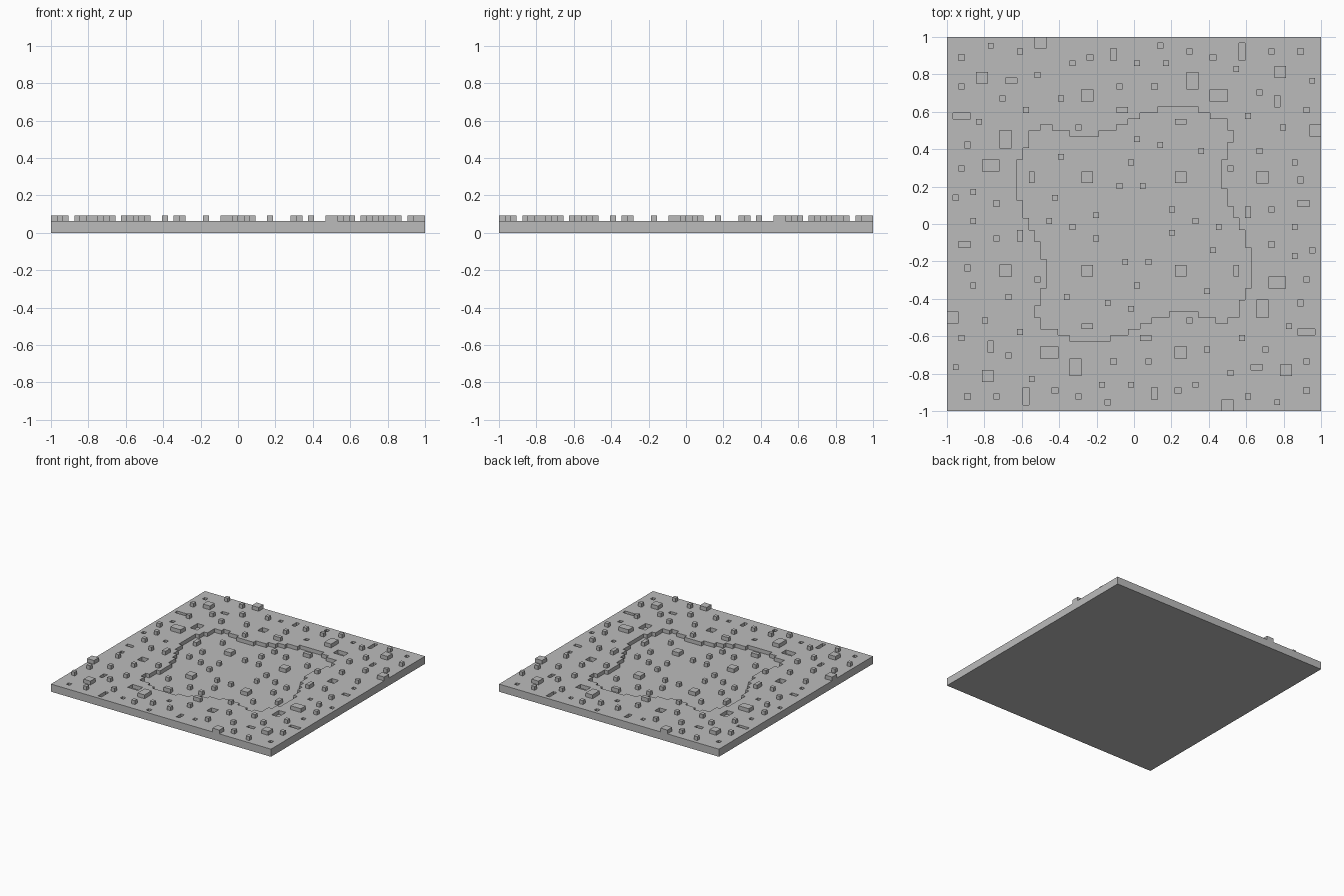
import bpy
import bmesh
from math import pi
from mathutils import Matrix, Vector

cube = bpy.data.objects.get("Cube")
if cube:
    bpy.data.objects.remove(cube, do_unlink=True)

CELL = 1 / 32          # the plan is a 64 x 64 cell grid
FLOOR = CELL           # basin floor and pit bottoms
TOP = 2 * CELL         # upper ground level

stone = bpy.data.materials.new("grey_stone")
stone.use_nodes = True
stone.diffuse_color = (0.5, 0.5, 0.5, 1)
stone.node_tree.nodes["Principled BSDF"].inputs["Base Color"].default_value = stone.diffuse_color


def plan(col, row, z=0):
    """Grid corner, counted from the back corner at -x, to a position."""
    return Vector((col * CELL - 1, 1 - row * CELL, z))


def quarter_turns():
    return [Matrix.Rotation(-pi / 2 * k, 4, "Z") for k in range(4)]


def make_object(name, bm):
    bmesh.ops.recalc_face_normals(bm, faces=bm.faces)
    mesh = bpy.data.meshes.new(name)
    bm.to_mesh(mesh)
    bm.free()
    mesh.materials.append(stone)
    obj = bpy.data.objects.new(name, mesh)
    bpy.context.scene.collection.objects.link(obj)
    return obj


def add_block(bm, spot, low, high, turn):
    col, row, wide, deep = (*spot, 1, 1)[:4]
    centre = plan(col + wide / 2, row + deep / 2, (low + high) / 2)
    size = Matrix.Diagonal((wide * CELL, deep * CELL, high - low, 1))
    return bmesh.ops.create_cube(bm, size=1, matrix=turn @ Matrix.Translation(centre) @ size)


def blocks(name, spots, low, high, open_base=False):
    """Blocks repeated in all four quarters of the tile."""
    bm = bmesh.new()
    for turn in quarter_turns():
        for spot in spots:
            add_block(bm, spot, low, high, turn)
    if open_base:
        bm.normal_update()
        hidden = [f for f in bm.faces if f.normal.z < -0.9]
        bmesh.ops.delete(bm, geom=hidden, context="FACES")
    return make_object(name, bm)


def carve(target, cutter):
    mod = target.modifiers.new(cutter.name, "BOOLEAN")
    mod.operation = "DIFFERENCE"
    mod.solver = "EXACT"
    mod.object = cutter
    cutter.hide_render = True
    cutter.hide_set(True)


# Spots in one quarter: column, row and, when larger than one cell, width and depth
raised = [(7, 1), (12, 2), (15, 0, 2, 2), (21, 4), (15, 6), (5, 6, 2, 2),
          (2, 8), (9, 10), (19, 10), (29, 8), (29, 12, 2, 1), (13, 12),
          (5, 14), (22, 15), (6, 21, 3, 2), (2, 22), (4, 26), (4, 31)]
sunken = [(2, 3), (24, 3), (28, 2, 1, 2), (10, 7, 2, 1), (1, 13, 3, 1),
          (9, 16, 2, 3), (3, 18), (23, 9, 2, 2), (1, 27), (8, 28)]
basin_raised = [(19, 20), (14, 23, 1, 2), (23, 23, 2, 2), (31, 21),
                (29, 25), (18, 27), (25, 30), (17, 31)]

# Ground slab
bm = bmesh.new()
add_block(bm, (0, 0, 64, 64), 0, TOP, Matrix())
slab = make_object("ground_slab", bm)

# Stepped basin outline: column and row of each step along one side
steps = [(14, 16), (16, 15), (18, 16), (21, 17), (26, 16), (29, 15),
         (31, 14), (33, 13), (36, 12), (43, 13), (45, 14)]
bm = bmesh.new()
rim = []
for turn in quarter_turns():
    row = steps[0][1]
    for col, next_row in steps:
        for r in dict.fromkeys((row, next_row)):
            rim.append(bm.verts.new(turn @ plan(col, r, FLOOR)))
        row = next_row
base = bm.faces.new(rim)
lifted = bmesh.ops.extrude_face_region(bm, geom=[base])["geom"]
bmesh.ops.translate(bm, vec=(0, 0, 2 * CELL),
                    verts=[v for v in lifted if isinstance(v, bmesh.types.BMVert)])
if base.is_valid and not any(len(e.link_faces) > 1 for e in base.edges):
    bm.faces.new(rim)
basin_cutter = make_object("basin_cutter", bm)

# Carve the basin and the pits, then place the stones
carve(slab, basin_cutter)
carve(slab, blocks("pit_cutter", sunken, FLOOR, TOP + CELL))
blocks("ground_stones", raised, TOP, TOP + CELL, open_base=True)
blocks("basin_stones", basin_raised, FLOOR, TOP, open_base=True)
